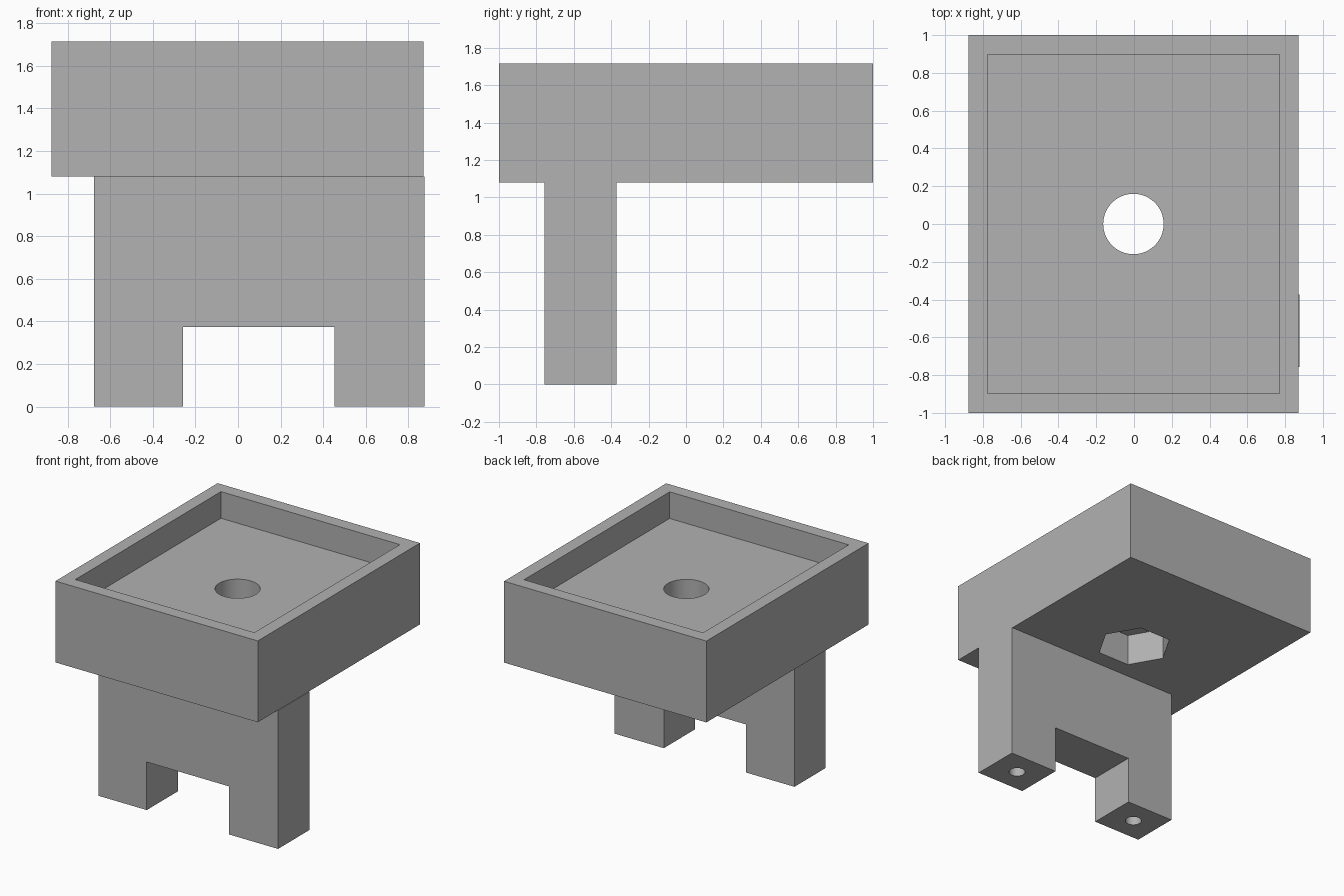
import bpy
import bmesh
import math
from mathutils import Matrix

cube = bpy.data.objects.get("Cube")
if cube:
    bpy.data.objects.remove(cube, do_unlink=True)

grey = bpy.data.materials.new("plain grey")
grey.use_nodes = True
COLOUR = (0.445, 0.445, 0.445, 1)
grey.diffuse_color = COLOUR
grey.node_tree.nodes["Principled BSDF"].inputs["Base Color"].default_value = COLOUR


def make_object(name, bm):
    bmesh.ops.recalc_face_normals(bm, faces=bm.faces)
    mesh = bpy.data.meshes.new(name)
    bm.to_mesh(mesh)
    bm.free()
    mesh.materials.append(grey)
    obj = bpy.data.objects.new(name, mesh)
    bpy.context.collection.objects.link(obj)
    return obj


def box(name, low, high):
    bm = bmesh.new()
    bmesh.ops.create_cube(bm, size=1)
    for v in bm.verts:
        v.co = [l + (c + 0.5) * (h - l) for c, l, h in zip(v.co, low, high)]
    return make_object(name, bm)


def prism(name, sides, radius, x, y, z0, z1, turn=0):
    bm = bmesh.new()
    place = Matrix.Translation((x, y, (z0 + z1) / 2)) @ Matrix.Rotation(turn, 4, "Z")
    bmesh.ops.create_cone(bm, cap_ends=True, segments=sides, radius1=radius,
                          radius2=radius, depth=z1 - z0, matrix=place)
    return make_object(name, bm)


def cut(target, cutter):
    mod = target.modifiers.new("cut", "BOOLEAN")
    mod.operation = "DIFFERENCE"
    mod.solver = "EXACT"
    mod.object = cutter
    bpy.context.view_layer.objects.active = target
    bpy.ops.object.modifier_apply(modifier=mod.name)
    bpy.data.objects.remove(cutter, do_unlink=True)


def smooth(obj):
    bpy.ops.object.select_all(action="DESELECT")
    obj.select_set(True)
    bpy.context.view_layer.objects.active = obj
    bpy.ops.object.shade_smooth_by_angle(angle=math.radians(30))


TOP, FLOOR, BASE = 1.715, 1.507, 1.08
CENTRE = -0.003

# Tray: block with a shallow recess, a bolt hole and a hexagonal nut pocket
tray = box("tray", (-0.876, -1, BASE), (0.871, 1, TOP))
cut(tray, box("recess", (-0.776, -0.898, FLOOR), (0.77, 0.898, TOP + 0.1)))
cut(tray, prism("bolt_hole", 64, 0.16, CENTRE, 0, BASE - 0.1, TOP))
cut(tray, prism("nut_pocket", 6, 0.277, CENTRE, 0, BASE - 0.1, BASE + 0.25, math.pi / 6))
smooth(tray)

# Bracket: extruded profile with two feet
FRONT, BACK = -0.757, -0.372
LEGS = ((-0.676, -0.258), (0.452, 0.876))
NOTCH = 0.375
(left, inner_left), (inner_right, right) = LEGS
outline = [(left, 0), (inner_left, 0), (inner_left, NOTCH), (inner_right, NOTCH),
           (inner_right, 0), (right, 0), (right, BASE), (left, BASE)]
bm = bmesh.new()
face = bm.faces.new([bm.verts.new((x, FRONT, z)) for x, z in outline])
sweep = bmesh.ops.extrude_face_region(bm, geom=[face], use_keep_orig=True)
moved = [e for e in sweep["geom"] if isinstance(e, bmesh.types.BMVert)]
bmesh.ops.translate(bm, verts=moved, vec=(0, BACK - FRONT, 0))
bracket = make_object("leg_bracket", bm)

# Screw holes under the feet
for x0, x1 in LEGS:
    cut(bracket, prism("screw_hole", 32, 0.06, (x0 + x1) / 2, (FRONT + BACK) / 2, -0.1, 0.4))
smooth(bracket)
